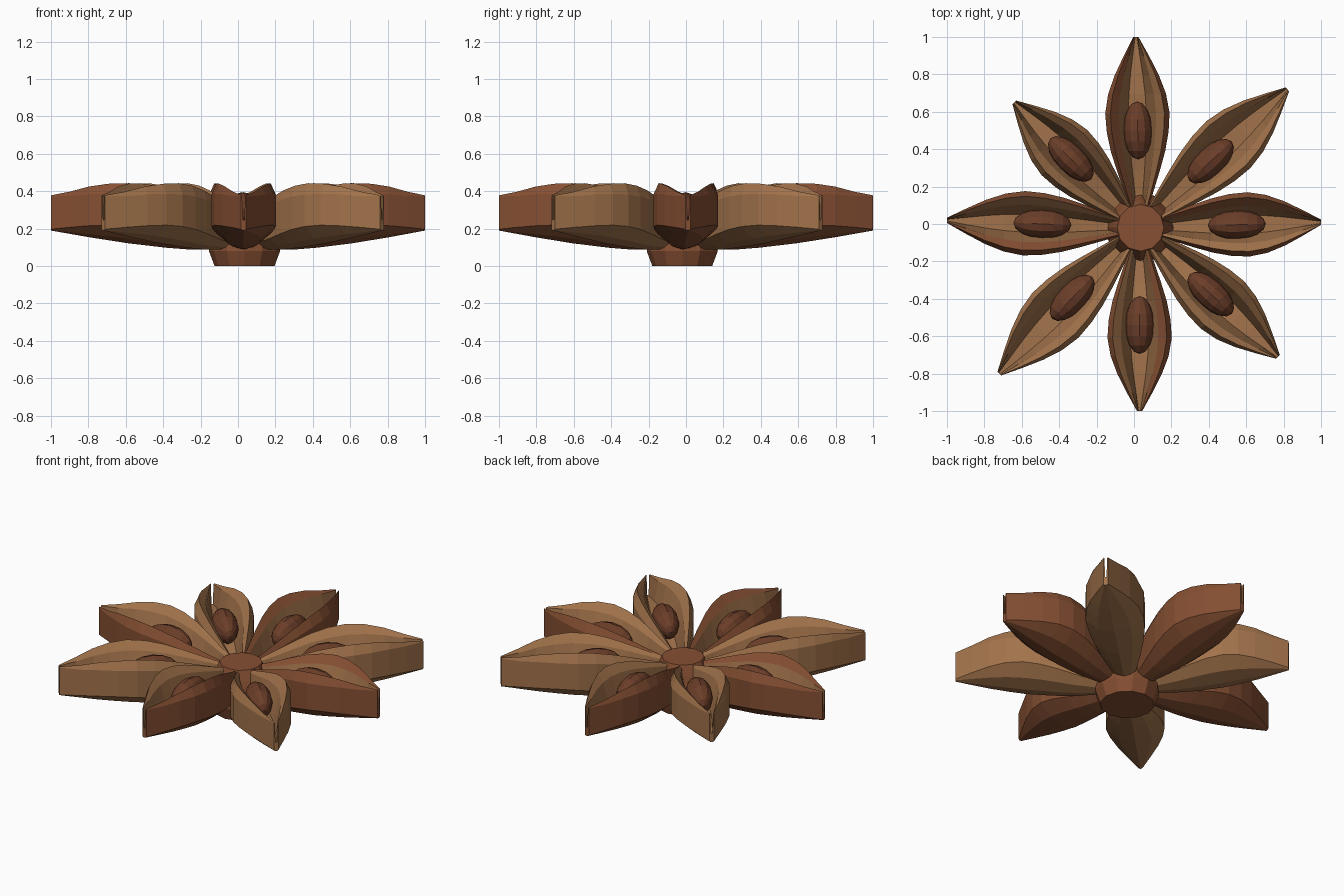
import bpy, bmesh, math
from mathutils import Vector, Matrix

if "Cube" in bpy.data.objects:
    bpy.data.objects.remove(bpy.data.objects["Cube"])

CX, CY = 0.03, -0.02


def material(name, rgb):
    m = bpy.data.materials.new(name)
    m.diffuse_color = (*rgb, 1)
    m.use_nodes = True
    m.node_tree.nodes["Principled BSDF"].inputs["Base Color"].default_value = m.diffuse_color
    return m


TAN = material("tan_husk", (0.36, 0.17, 0.07))
RED = material("red_husk", (0.24, 0.08, 0.033))
SEED = material("seed_brown", (0.15, 0.048, 0.022))


def finish(name, bm, mats):
    bmesh.ops.recalc_face_normals(bm, faces=bm.faces)
    me = bpy.data.meshes.new(name)
    bm.to_mesh(me)
    bm.free()
    for m in mats:
        me.materials.append(m)
    ob = bpy.data.objects.new(name, me)
    bpy.context.collection.objects.link(ob)
    return ob


# stations along a pod: distance, half width, keel height, rim height
STATIONS = [(0.08, 0.040, 0.10, 0.29), (0.18, 0.075, 0.088, 0.325),
            (0.30, 0.115, 0.09, 0.37), (0.40, 0.145, 0.098, 0.405),
            (0.50, 0.165, 0.11, 0.43), (0.60, 0.172, 0.122, 0.443),
            (0.70, 0.155, 0.138, 0.44), (0.80, 0.118, 0.154, 0.425),
            (0.90, 0.068, 0.172, 0.398), (1.00, 0.014, 0.19, 0.378)]


def section(r, w, zb, zt):
    k = w / 0.172
    floor = zb + 0.05 + 0.07 * k
    half = [(0.55 * w, zb + 0.025 * k), (w, zb + 0.09 * k),
            (w, zt - 0.06 * k), (0.84 * w, zt),
            (0.58 * w, zt - 0.05 * k), (0.28 * w, floor)]
    pts = [(0, zb)] + half + [(-y, z) for y, z in reversed(half)]
    return [Vector((r, y, z)) for y, z in pts]


def pod(name, tip, red):
    dx, dy = tip[0] - CX, tip[1] - CY
    length, ang = math.hypot(dx, dy), math.atan2(dy, dx)
    bm = bmesh.new()
    rings = [[bm.verts.new(p) for p in section(r * length, w, zb, zt)]
             for r, w, zb, zt in STATIONS]
    n = len(rings[0])
    for a, b in zip(rings, rings[1:]):
        for i in range(n):
            j = (i + 1) % n
            f = bm.faces.new((a[i], a[j], b[j], b[i]))
            # outer shell plus one rim take the shell colour
            f.material_index = 1 if i < 5 or i > 8 else 0
    bm.faces.new(rings[0])
    bm.faces.new(rings[-1]).material_index = 1
    ob = finish(name, bm, [TAN, RED if red else TAN])
    ob.location = (CX, CY, 0)
    ob.rotation_euler.z = ang

    # seed resting in the pod
    bm = bmesh.new()
    bmesh.ops.create_uvsphere(bm, u_segments=12, v_segments=8, radius=1)
    bm.transform(Matrix.Translation((0.52, 0, 0.30)) @
                 Matrix.Diagonal((0.155, 0.077, 0.095, 1)) @
                 Matrix.Rotation(math.pi / 2, 4, 'Y'))
    seed = finish(name.replace("pod", "seed"), bm, [SEED])
    seed.location = (CX, CY, 0)
    seed.rotation_euler.z = ang


# eight pods, alternating shell colours
TIPS = [(1.0, 0.01), (0.82, 0.72), (0.01, 1.0), (-0.64, 0.65),
        (-1.0, 0.02), (-0.72, -0.80), (0.03, -1.0), (0.77, -0.71)]
for i, t in enumerate(TIPS):
    pod(f"pod_{i + 1}", t, i % 2 == 0)

# central hub: stacked rings
bm = bmesh.new()
rings = []
for r, z in [(0.16, 0), (0.19, 0.08), (0.185, 0.14), (0.15, 0.25), (0.125, 0.31)]:
    rings.append([bm.verts.new((r * math.cos(k * math.tau / 12),
                                r * math.sin(k * math.tau / 12), z))
                  for k in range(12)])
for a, b in zip(rings, rings[1:]):
    for i in range(12):
        j = (i + 1) % 12
        bm.faces.new((a[i], a[j], b[j], b[i]))
bm.faces.new(rings[0])
bm.faces.new(rings[-1])
hub = finish("hub", bm, [RED])
hub.location = (CX + 0.005, CY, 0)
